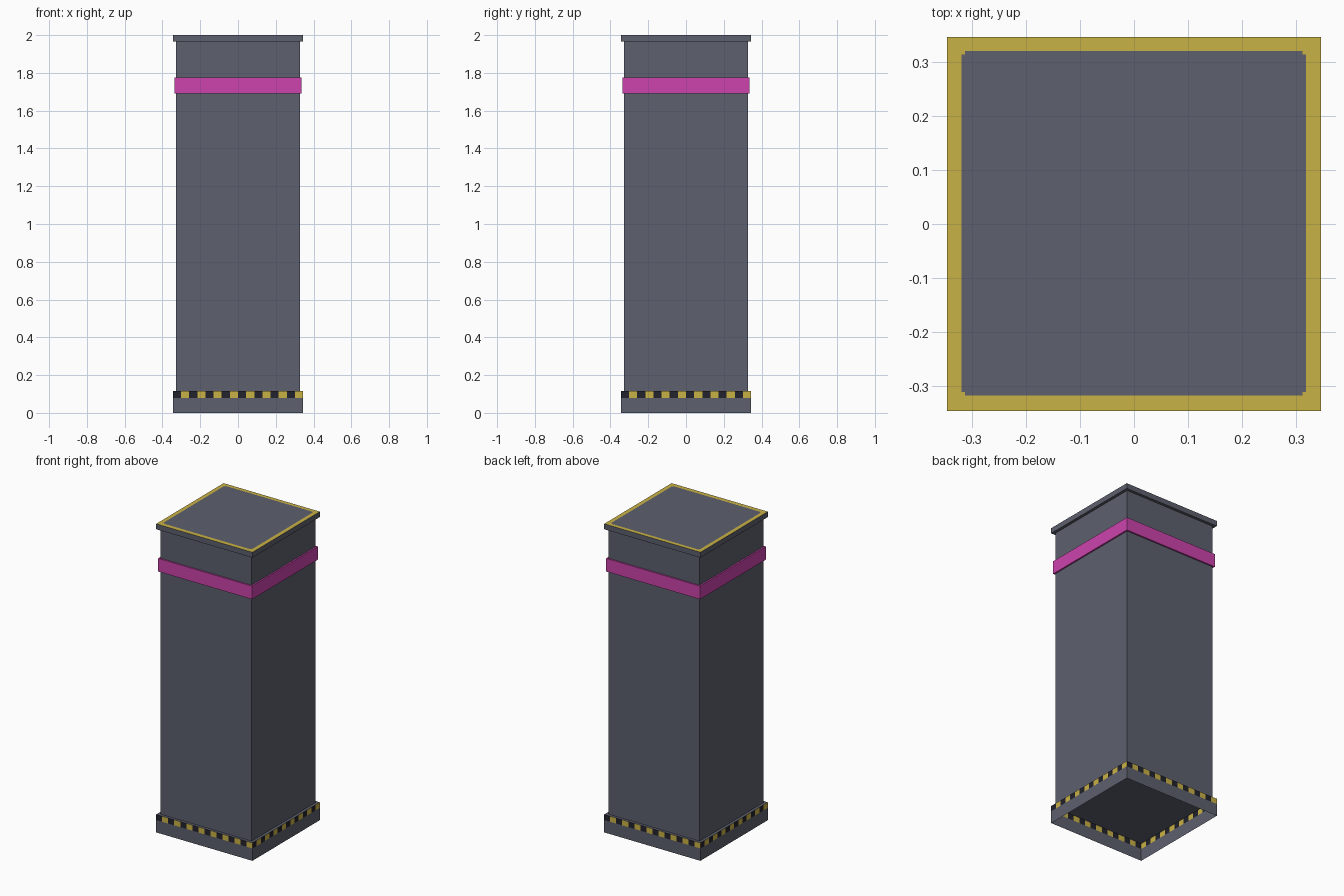
import bpy, bmesh
from mathutils import Matrix
from math import pi

if "Cube" in bpy.data.objects:
    bpy.data.objects.remove(bpy.data.objects["Cube"])


def material(name, rgb):
    lin = [(c / 255 / 12.92) if c < 11 else ((c / 255 + 0.055) / 1.055) ** 2.4 for c in rgb]
    m = bpy.data.materials.new(name)
    m.diffuse_color = (*lin, 1)
    m.use_nodes = True
    m.node_tree.nodes["Principled BSDF"].inputs["Base Color"].default_value = m.diffuse_color
    return m


GREY = material("slate grey", (93, 96, 110))
YELLOW = material("warning yellow", (201, 178, 70))
BLACK = material("warning black", (34, 34, 44))
MAGENTA = material("magenta", (204, 68, 172))

HALF = 0.345      # half width of base and cap
BODY = 0.327      # half width of the shaft
BASE_TOP, STRIPE_Z = 0.116, 0.08
CAP_Z = 1.965


def finish(name, bm, mats):
    bmesh.ops.remove_doubles(bm, verts=bm.verts, dist=1e-5)
    me = bpy.data.meshes.new(name)
    bm.to_mesh(me)
    bm.free()
    for m in mats:
        me.materials.append(m)
    ob = bpy.data.objects.new(name, me)
    bpy.context.collection.objects.link(ob)
    return ob


def quad(bm, pts, mat=0, turn=0):
    rot = Matrix.Rotation(turn * pi / 2, 3, 'Z')
    f = bm.faces.new([bm.verts.new(rot @ Matrix.Translation(p).to_translation()) for p in pts])
    f.material_index = mat


def wall(bm, h, z0, z1, turn, x0=None, x1=None, mat=0):
    # upright panel on the front side, turned to any of the four sides
    x0 = -h if x0 is None else x0
    x1 = h if x1 is None else x1
    quad(bm, [(x0, -h, z0), (x1, -h, z0), (x1, -h, z1), (x0, -h, z1)], mat, turn)


def ledge(bm, inner, outer, z, up, turn):
    # one mitred side of a flat square ring
    pts = [(-outer, -outer, z), (outer, -outer, z), (inner, -inner, z), (-inner, -inner, z)]
    quad(bm, pts if up else pts[::-1], 0, turn)


# shaft
bm = bmesh.new()
for t in range(4):
    wall(bm, BODY, BASE_TOP, CAP_Z, t)
finish("shaft", bm, [GREY])

# hollow base, open below, with a striped upper edge
bm = bmesh.new()
N = 16
step = 2 * HALF / N
for t in range(4):
    wall(bm, HALF, 0, STRIPE_Z, t)
    for i in range(N):
        x = -HALF + i * step
        wall(bm, HALF, STRIPE_Z, BASE_TOP, t, x, x + step, 2 - i % 2 if i % 2 == 0 else 1)
h = HALF
quad(bm, [(-h, -h, BASE_TOP), (h, -h, BASE_TOP), (h, h, BASE_TOP), (-h, h, BASE_TOP)])
finish("base", bm, [GREY, YELLOW, BLACK])

# coloured band
bm = bmesh.new()
for t in range(4):
    wall(bm, 0.337, 1.69, 1.775, t)
    ledge(bm, BODY, 0.337, 1.775, True, t)
    ledge(bm, BODY, 0.337, 1.69, False, t)
finish("band", bm, [MAGENTA])

# cap with a yellow border that has small notched corners
bm = bmesh.new()
for t in range(4):
    wall(bm, HALF, CAP_Z, 2.0, t)
    ledge(bm, BODY, HALF, CAP_Z, False, t)
xs = [-HALF, -0.319, -0.312, 0.311, 0.318, HALF]
ys = [-HALF, -0.317, -0.310, 0.313, 0.320, HALF]
for i in range(5):
    for j in range(5):
        rim = i in (0, 4) or j in (0, 4)
        corner = i in (1, 3) and j in (1, 3)
        quad(bm, [(xs[i], ys[j], 2), (xs[i + 1], ys[j], 2),
                  (xs[i + 1], ys[j + 1], 2), (xs[i], ys[j + 1], 2)], int(rim or corner))
finish("cap", bm, [GREY, YELLOW])
